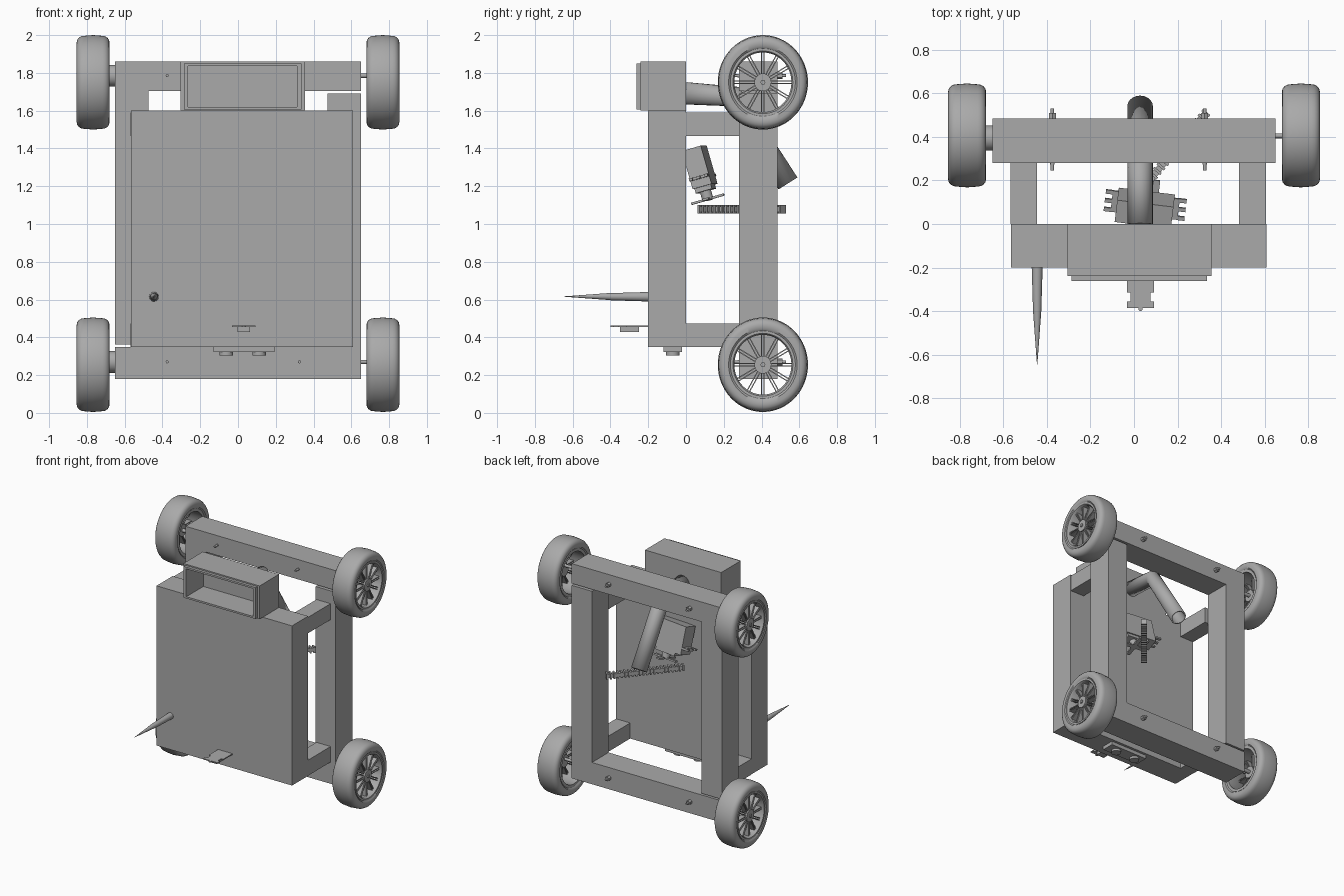
import bpy, bmesh, math
from mathutils import Matrix, Vector

cube = bpy.data.objects.get("Cube")
if cube:
    bpy.data.objects.remove(cube, do_unlink=True)

grey = bpy.data.materials.new("plain_grey")
grey.use_nodes = True
GREY = (0.4, 0.4, 0.4, 1)
grey.diffuse_color = GREY
grey.node_tree.nodes["Principled BSDF"].inputs["Base Color"].default_value = GREY
SERVO = Matrix.Translation((0.05, 0.075, 1.29)) @ Matrix.Rotation(math.radians(-7), 4, 'Z') @ Matrix.Rotation(math.radians(16), 4, 'X')
AXIS = {'X': Matrix.Rotation(math.pi / 2, 4, 'Y'), 'Y': Matrix.Rotation(-math.pi / 2, 4, 'X'), 'Z': Matrix()}


def finish(name, bm, smooth=False):
    bmesh.ops.recalc_face_normals(bm, faces=bm.faces)
    mesh = bpy.data.meshes.new(name)
    bm.to_mesh(mesh)
    bm.free()
    mesh.materials.append(grey)
    obj = bpy.data.objects.new(name, mesh)
    bpy.context.collection.objects.link(obj)
    if smooth:
        bpy.ops.object.select_all(action='DESELECT')
        obj.select_set(True)
        bpy.context.view_layer.objects.active = obj
        bpy.ops.object.shade_smooth_by_angle(angle=math.radians(40))
    return obj


def add_box(bm, center, size, matrix=Matrix()):
    m = matrix @ Matrix.Translation(center) @ Matrix.Diagonal((*size, 1))
    bmesh.ops.create_cube(bm, size=1, matrix=m)


def box(name, xs, ys, zs):
    bm = bmesh.new()
    spans = (xs, ys, zs)
    add_box(bm, [(a + b) / 2 for a, b in spans], [b - a for a, b in spans])
    return finish(name, bm)


def add_rod(bm, center, r1, r2, length, axis='Z', matrix=Matrix(), sides=24):
    m = matrix @ Matrix.Translation(center) @ AXIS[axis]
    bmesh.ops.create_cone(bm, cap_ends=True, segments=sides, radius1=r1, radius2=r2, depth=length, matrix=m)


def rod(name, center, r, length, axis='Z', sides=24):
    bm = bmesh.new()
    add_rod(bm, center, r, r, length, axis, sides=sides)
    return finish(name, bm, True)


def add_ring(bm, profile, steps=64):
    # closed (x, radius) section spun around the x axis
    verts = [bm.verts.new((x, 0, r)) for x, r in profile]
    edges = [bm.edges.new((verts[i - 1], verts[i])) for i in range(len(verts))]
    bmesh.ops.spin(bm, geom=verts + edges, cent=(0, 0, 0), axis=(1, 0, 0), angle=math.tau, steps=steps, use_merge=True)
    bmesh.ops.remove_doubles(bm, verts=bm.verts, dist=1e-5)


def wheel(name, x, z, side):
    # wide rounded tyre
    half = 0.087
    place = Matrix.Translation((x, 0.407, z)) @ Matrix.Diagonal((side, 0.955, 1, 1))
    section = [(-half + 0.01, 0.178), (-half, 0.19), (-half, 0.212)]
    section += [(-half + 0.038 * (1 - math.cos(a)), 0.212 + 0.034 * math.sin(a)) for a in (0.4, 0.8, 1.2, 1.57)]
    section += [(0, 0.25)] + [(-px, r) for px, r in reversed(section)]
    bm = bmesh.new()
    add_ring(bm, section)
    bm.transform(place)
    finish(name + "_tyre", bm, True)
    # open rim with thin spokes and a central hub
    bm = bmesh.new()
    add_ring(bm, [(-0.08, 0.158), (0.074, 0.158), (0.084, 0.166), (0.084, 0.18), (-0.08, 0.18)])
    for i in range(12):
        turn = Matrix.Rotation(math.tau * i / 12, 4, 'X')
        for off in (-0.007, 0.007):
            add_box(bm, (0.045, off, 0.102), (0.04, 0.006, 0.125), turn)
    add_rod(bm, (0.035, 0, 0), 0.047, 0.047, 0.08, 'X')
    add_rod(bm, (0.04, 0, 0), 0.014, 0.014, 0.086, 'X', sides=6)
    bm.transform(place)
    finish(name + "_rim", bm, True)


# Front panel and rear chassis frame
box("front_panel", (-0.566, 0.608), (-0.2, 0), (0.35, 1.6))
BACK = (0.28, 0.485)
box("top_beam", (-0.65, 0.65), BACK, (1.705, 1.86))
box("bottom_beam", (-0.65, 0.65), BACK, (0.18, 0.35))
box("right_upright", (-0.65, -0.475), BACK, (0.362, 1.705))
box("left_upright", (0.475, 0.65), BACK, (0.35, 1.69))
for side, xs in (("right", (-0.568, -0.446)), ("left", (0.483, 0.606))):
    box(side + "_top_arm", xs, (0, 0.28), (1.465, 1.59))
    box(side + "_bottom_arm", xs, (0, 0.28), (0.35, 0.472))

# Wheels, axles, motors and bolts
for level, z, axle_z in (("top", 1.75, 1.785), ("bottom", 0.255, 0.27)):
    wheel(level + "_left_wheel", 0.767, z, 1)
    wheel(level + "_right_wheel", -0.767, z, -1)
    rod(level + "_left_axle", (0.7, 0.405, axle_z), 0.011, 0.18, 'X')
    rod(level + "_right_axle", (-0.72, 0.407, z), 0.014, 0.12, 'X')
    rod(level + "_right_motor", (-0.665, 0.395, axle_z), 0.058, 0.035, 'X')
    for side, x in (("left", 0.325), ("right", -0.375)):
        rod(f"{level}_{side}_bolt", (x, 0.385, axle_z), 0.01, 0.225, 'Y', 12)
        rod(f"{level}_{side}_bolt_nut", (x, 0.498, axle_z), 0.018, 0.026, 'Y', 6)
        rod(f"{level}_{side}_bolt_tip", (x, 0.388, axle_z), 0.008, 0.285, 'Y', 12)

# Head box: hollow casing with a raised lip around the opening
bm = bmesh.new()


def add_frame(bm, xs, zs, wall_x, wall_z, y0, y1):
    y, d = (y0 + y1) / 2, y1 - y0
    cx, cz, w, h = sum(xs) / 2, sum(zs) / 2, xs[1] - xs[0], zs[1] - zs[0]
    for s in (-1, 1):
        add_box(bm, (cx + s * (w - wall_x) / 2, y, cz), (wall_x, d, h))
        add_box(bm, (cx, y, cz + s * (h - wall_z) / 2), (w - 2 * wall_x, d, wall_z))


add_frame(bm, (-0.305, 0.355), (1.6, 1.86), 0.04, 0.018, -0.24, -0.05)
add_frame(bm, (-0.287, 0.335), (1.605, 1.85), 0.022, 0.014, -0.262, -0.24)
add_box(bm, (0.025, -0.025, 1.73), (0.66, 0.05, 0.26))
finish("head_box", bm)

# Bent hollow tube leading from the head box to the rear
curve = bpy.data.curves.new("chute_tube", 'CURVE')
curve.dimensions = '3D'
curve.bevel_depth = 0.059
curve.bevel_resolution = 8
spline = curve.splines.new('POLY')
spline.points.add(2)
for p, co in zip(spline.points, ((0.028, 0, 1.692), (0.028, 0.25, 1.675), (0.028, 0.54, 1.215))):
    p.co = (*co, 1)
spline.use_smooth = True
curve.materials.append(grey)
tube = bpy.data.objects.new("chute_tube", curve)
bpy.context.collection.objects.link(tube)
wall = tube.modifiers.new("wall", 'SOLIDIFY')
wall.thickness = 0.012

# Pointed nose spike
bm = bmesh.new()
add_rod(bm, (-0.445, -0.3, 0.615), 0.019, 0.025, 0.2, 'Y')
add_rod(bm, (-0.445, -0.522, 0.616), 0.001, 0.019, 0.245, 'Y')
finish("front_spike", bm, True)

# Small notched sensor board on the front
bm = bmesh.new()
for y, d, w in ((-0.285, 0.06, 0.125), (-0.335, 0.04, 0.09), (-0.37, 0.03, 0.125), (-0.228, 0.056, 0.125)):
    add_box(bm, (0.03, y, 0.458), (w, d, 0.008))
add_box(bm, (0.03, -0.3, 0.443), (0.065, 0.1, 0.028))
add_rod(bm, (0.03, -0.39, 0.458), 0.01, 0.01, 0.008)
finish("front_sensor", bm)

# Twin-cylinder distance sensor below the panel
bm = bmesh.new()
add_box(bm, (0.032, -0.07, 0.336), (0.325, 0.1, 0.028))
for x in (-0.062, 0.112):
    add_rod(bm, (x, -0.07, 0.322), 0.036, 0.036, 0.036)
finish("underside_sensor", bm, True)

# Tilted servo: body, mounting ears with slots, shaft and cross-shaped horn
bm = bmesh.new()
add_box(bm, (0, 0, 0.01), (0.26, 0.105, 0.21), SERVO)
add_box(bm, (0, 0, -0.045), (0.31, 0.1, 0.015), SERVO)
for sx in (-1, 1):
    for y in (-0.042, 0, 0.042):
        add_box(bm, (sx * 0.17, y, -0.045), (0.034, 0.018, 0.015), SERVO)
add_box(bm, (0.02, 0, -0.105), (0.18, 0.09, 0.03), SERVO)
add_rod(bm, (0.04, 0, -0.14), 0.03, 0.03, 0.06, 'Z', SERVO)
add_box(bm, (0.04, 0, -0.165), (0.2, 0.03, 0.012), SERVO)
add_box(bm, (0.04, 0, -0.165), (0.03, 0.18, 0.012), SERVO)
finish("servo", bm, True)

# Ribbed sweeping arm driven by the servo
start, end = Vector((-0.03, 0.08, 1.08)), Vector((0.33, 0.51, 1.075))
run = end - start
lie = Matrix.Translation((start + end) / 2) @ Matrix.Rotation(math.atan2(run.y, run.x), 4, 'Z')
bm = bmesh.new()
add_box(bm, (0, 0, 0), (run.length, 0.03, 0.028), lie)
for i in range(22):
    add_box(bm, ((i / 21 - 0.5) * run.length, 0, 0), (0.012, 0.044, 0.044), lie @ Matrix.Rotation(0, 4, 'X'))
finish("ribbed_arm", bm)
